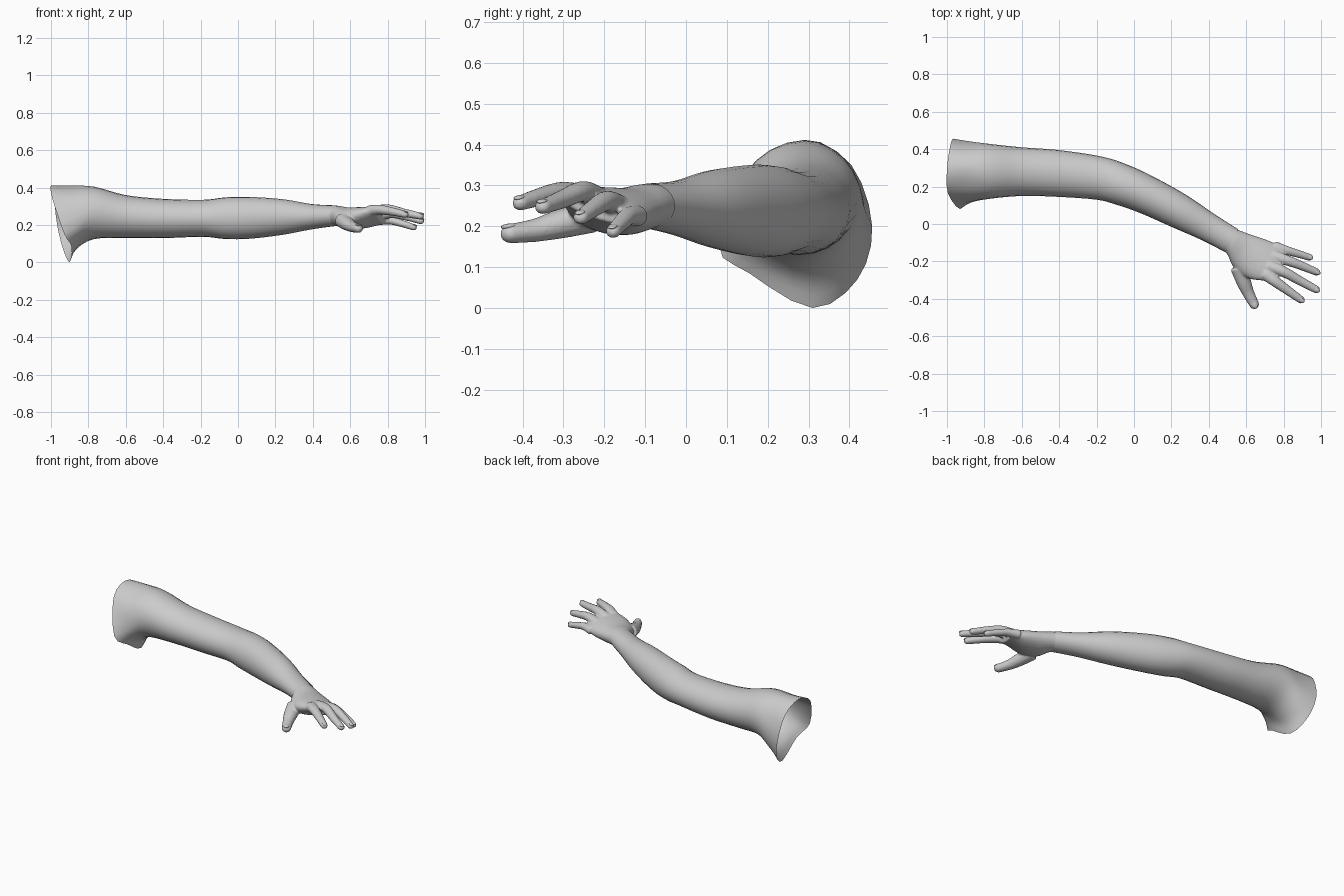
import bpy, bmesh
from math import sin, cos, pi, tau
from mathutils import Vector, Matrix

if "Cube" in bpy.data.objects:
    bpy.data.objects.remove(bpy.data.objects["Cube"])

N = 24  # points around the arm


def spline(pts, n, closed=False):
    """Catmull-Rom through pts, n steps per segment."""
    k = len(pts)
    out = []
    for i in range(k if closed else k - 1):
        p = [pts[j % k] if closed else pts[max(0, min(k - 1, j))] for j in range(i - 1, i + 3)]
        for s in range(n):
            t = s / n
            out.append(0.5 * (2 * p[1] + (p[2] - p[0]) * t
                              + (2 * p[0] - 5 * p[1] + 4 * p[2] - p[3]) * t * t
                              + (3 * p[1] - p[0] - 3 * p[2] + p[3]) * t ** 3))
    if not closed:
        out.append(pts[-1].copy())
    return out


def oval(front, back, h):
    """Cross-section spanning two edge points with half height h."""
    f, b = Vector(front), Vector(back)
    return [(f + b) / 2 + (b - f) / 2 * cos(tau * i / N) + Vector((0, 0, h * sin(tau * i / N)))
            for i in range(N)]


def loft(bm, rings, caps):
    rows = [[bm.verts.new(p) for p in r] for r in rings]
    n = len(rows[0])
    for a, b in zip(rows, rows[1:]):
        for i in range(n):
            j = (i + 1) % n
            bm.faces.new((a[i], a[j], b[j], b[i]))
    if caps:
        bm.faces.new(rows[0][::-1])
        bm.faces.new(rows[-1])


def smooth_rings(rings, n):
    return list(zip(*[spline(list(col), n) for col in zip(*rings)]))


def finish(bm, name):
    bmesh.ops.recalc_face_normals(bm, faces=bm.faces)
    me = bpy.data.meshes.new(name)
    bm.to_mesh(me)
    bm.free()
    me.shade_smooth()
    ob = bpy.data.objects.new(name, me)
    bpy.context.collection.objects.link(ob)
    return ob


# arm: flared open shoulder rim, then ovals down to the wrist
rim = [(-.967, .456, .2), (-.985, .405, .35), (-1, .29, .411), (-.995, .165, .35),
       (-.93, .08, .155), (-.89, .155, .085), (-.9, .31, 0), (-.935, .42, .07)]
flare = [(-.88, .442, .23), (-.89, .39, .36), (-.9, .29, .411), (-.9, .155, .34),
         (-.87, .115, .19), (-.85, .175, .125), (-.865, .31, .07), (-.87, .41, .12)]
rings = [spline([Vector(p) for p in r], N // 8, True) for r in (rim, flare)]
# front edge x, y / back edge x, y / z low, z high
for fx, fy, bx, by, lo, hi in [
        (-.77, .135, -.77, .428, .125, .405), (-.6, .15, -.6, .41, .13, .36),
        (-.4, .145, -.4, .395, .13, .34), (-.2, .13, -.17, .36, .137, .335),
        (-.1, .105, -.03, .315, .125, .348), (.03, .06, .1, .255, .127, .35),
        (.2, -.015, .28, .155, .148, .338), (.36, -.085, .43, .053, .177, .312),
        (.49, -.152, .557, -.028, .195, .305)]:
    z = (lo + hi) / 2
    rings.append(oval((fx, fy, z), (bx, by, z), (hi - lo) / 2))
bm = bmesh.new()
loft(bm, smooth_rings(rings, 4), False)
finish(bm, "arm")

# hand: palm loft plus finger tubes, fused by a voxel remesh
bm = bmesh.new()
palm = [oval(*s) for s in [
    ((.47, -.133, .25), (.53, -.02, .25), .053),
    ((.5, -.165, .25), (.567, -.035, .247), .055),
    ((.535, -.235, .235), (.635, -.06, .238), .058),
    ((.61, -.29, .25), (.71, -.085, .228), .056),
    ((.69, -.303, .272), (.765, -.108, .223), .043),
    ((.735, -.312, .278), (.80, -.125, .218), .03)]]
loft(bm, smooth_rings(palm, 4), True)

# x, y, z, radius along each digit
fingers = {
    "thumb": [(.56, -.23, .225, .046), (.587, -.31, .205, .04),
              (.612, -.37, .19, .032), (.642, -.428, .182, .027)],
    "index": [(.70, -.265, .275, .034), (.755, -.307, .282, .03),
              (.825, -.357, .272, .025), (.892, -.405, .257, .021)],
    "middle": [(.72, -.225, .272, .033), (.80, -.255, .285, .029),
               (.89, -.305, .265, .025), (.974, -.35, .248, .021)],
    "ring": [(.74, -.17, .25, .033), (.82, -.195, .262, .028),
             (.90, -.225, .245, .024), (.976, -.257, .222, .02)],
    "little": [(.75, -.12, .225, .03), (.81, -.14, .225, .025),
               (.87, -.157, .21, .022), (.938, -.178, .188, .019)]}
nails = bmesh.new()
for pts in fingers.values():
    path = spline([Vector(p) for p in pts], 5)
    rows = []
    for i, p in enumerate(path):
        d = (path[min(i + 1, len(path) - 1)] - path[max(i - 1, 0)]).to_3d().normalized()
        side = d.cross(Vector((0, 0, 1))).normalized()
        up = side.cross(d)
        steps = [0] if i < len(path) - 1 else [0, .3, .6, .9, 1.2, 1.45]
        for a in steps:
            c, r = p.to_3d() + d * p.w * sin(a), p.w * cos(a)
            rows.append([c + side * r * cos(tau * k / 12) + up * r * .9 * sin(tau * k / 12)
                         for k in range(12)])
    loft(bm, rows, True)
    # fingernail on the tip
    r = path[-1].w
    m = Matrix((d, side, up)).transposed().to_4x4()
    m.translation = path[-1].to_3d() + d * r * .15 + up * r * .68
    bmesh.ops.create_uvsphere(nails, u_segments=12, v_segments=8, radius=1,
                              matrix=m @ Matrix.Diagonal((r * .8, r * .62, r * .25, 1)))
hand = finish(bm, "hand")
rm = hand.modifiers.new("fuse", 'REMESH')
rm.mode = 'VOXEL'
rm.voxel_size = .006
sm = hand.modifiers.new("soften", 'SMOOTH')
sm.factor = .5
sm.iterations = 3

# apply, then open the hand at the wrist where it meets the arm
dg = bpy.context.evaluated_depsgraph_get()
me = bpy.data.meshes.new_from_object(hand.evaluated_get(dg))
hand.modifiers.clear()
bm = bmesh.new()
bm.from_mesh(me)
bmesh.ops.bisect_plane(bm, geom=bm.verts[:] + bm.edges[:] + bm.faces[:],
                       plane_co=(.512, -.085, .25), plane_no=(.88, -.47, 0), clear_inner=True)
bm.to_mesh(hand.data)
bm.free()
hand.data.shade_smooth()
finish(nails, "fingernails")
